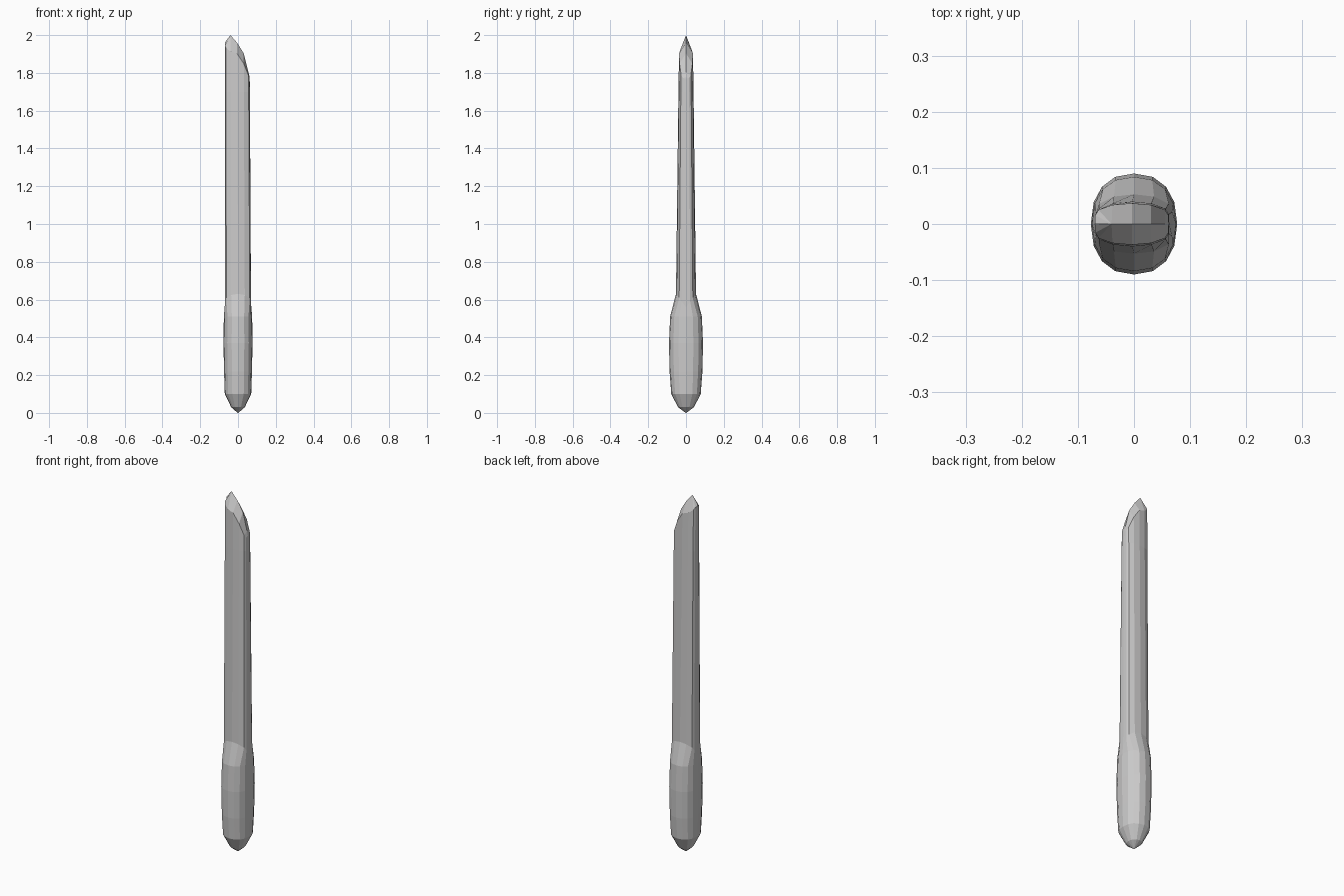
import bpy, bmesh, math

if "Cube" in bpy.data.objects:
    bpy.data.objects.remove(bpy.data.objects["Cube"])

metal = bpy.data.materials.new("light_grey")
metal.diffuse_color = (0.6, 0.595, 0.595, 1)
metal.use_nodes = True
metal.node_tree.nodes["Principled BSDF"].inputs["Base Color"].default_value = metal.diffuse_color


def mirror_quarter(quarter):
    """Turn 5 points from +x to +y into a closed 16-point section."""
    half = quarter + [(-x, y) for x, y in quarter[-2::-1]]
    return half + [(x, -y) for x, y in half[-2:0:-1]]


def interp(table, x):
    for (x0, z0), (x1, z1) in zip(table, table[1:]):
        if x <= x1:
            return z0 + (z1 - z0) * max(0, (x - x0) / (x1 - x0))
    return table[-1][1]


def loft(name, rings, cap_start, cap_end):
    bm = bmesh.new()
    loops = [[bm.verts.new(p) for p in ring] for ring in rings]
    n = len(rings[0])
    for a, b in zip(loops, loops[1:]):
        for i in range(n):
            j = (i + 1) % n
            bm.faces.new((a[i], a[j], b[j], b[i]))
    if cap_start:
        bm.faces.new(loops[0][::-1])
    if cap_end:
        bm.faces.new(loops[-1])
    bmesh.ops.remove_doubles(bm, verts=bm.verts, dist=0.0005)
    bmesh.ops.dissolve_degenerate(bm, edges=bm.edges, dist=0.0001)
    bmesh.ops.recalc_face_normals(bm, faces=bm.faces)
    mesh = bpy.data.meshes.new(name)
    bm.to_mesh(mesh)
    bm.free()
    mesh.materials.append(metal)
    obj = bpy.data.objects.new(name, mesh)
    bpy.context.collection.objects.link(obj)
    return obj


# Sections: rounded for the grip, flat-sided lens for the blade
angles = [math.radians(22.5 * k) for k in range(5)]
round_section = mirror_quarter(
    [(abs(math.cos(a)) ** 0.87, abs(math.sin(a)) ** 0.87) for a in angles])
blade_section = mirror_quarter(
    [(1, 0), (0.985, 0.42), (0.9, 0.68), (0.52, 0.92), (0, 1)])

# Grip: bulging handle with a blunt pointed butt, narrowing to the blade
grip_levels = [(0.0, 0.002, 0.002), (0.03, 0.036, 0.042), (0.1, 0.070, 0.078),
               (0.22, 0.074, 0.087), (0.37, 0.077, 0.090), (0.51, 0.075, 0.084)]
grip = [[(x * w, y * d, z) for x, y in round_section] for z, w, d in grip_levels]
shoulder = [(x * 0.069, y * 0.053, 0.56 + 0.07 * abs(y)) for x, y in blade_section]
loft("grip", grip + [shoulder], True, True)

# Blade: tapering bar whose slanted end closes into a ridge
rim = [(-0.07, 1.945), (-0.06, 1.925), (-0.035, 1.91), (0.0, 1.90),
       (0.03, 1.85), (0.062, 1.77)]
ridge = [(-0.07, 1.96), (-0.04, 2.0), (0.025, 1.925), (0.062, 1.775)]
low = [(-0.003 + x * 0.066, y * 0.040, 1.70) for x, y in blade_section]
top = []
tip = []
for x, y in blade_section:
    px = -0.004 + x * 0.066
    top.append((px, y * 0.037, interp(rim, px)))
    # Pull the far-left columns inward so the peak sits on the ridge
    rx = -0.04 if px < -0.03 and abs(y) > 0.1 else px
    tip.append((rx, 0, interp(ridge, rx)))
loft("blade", [shoulder, low, top, tip], False, False)
